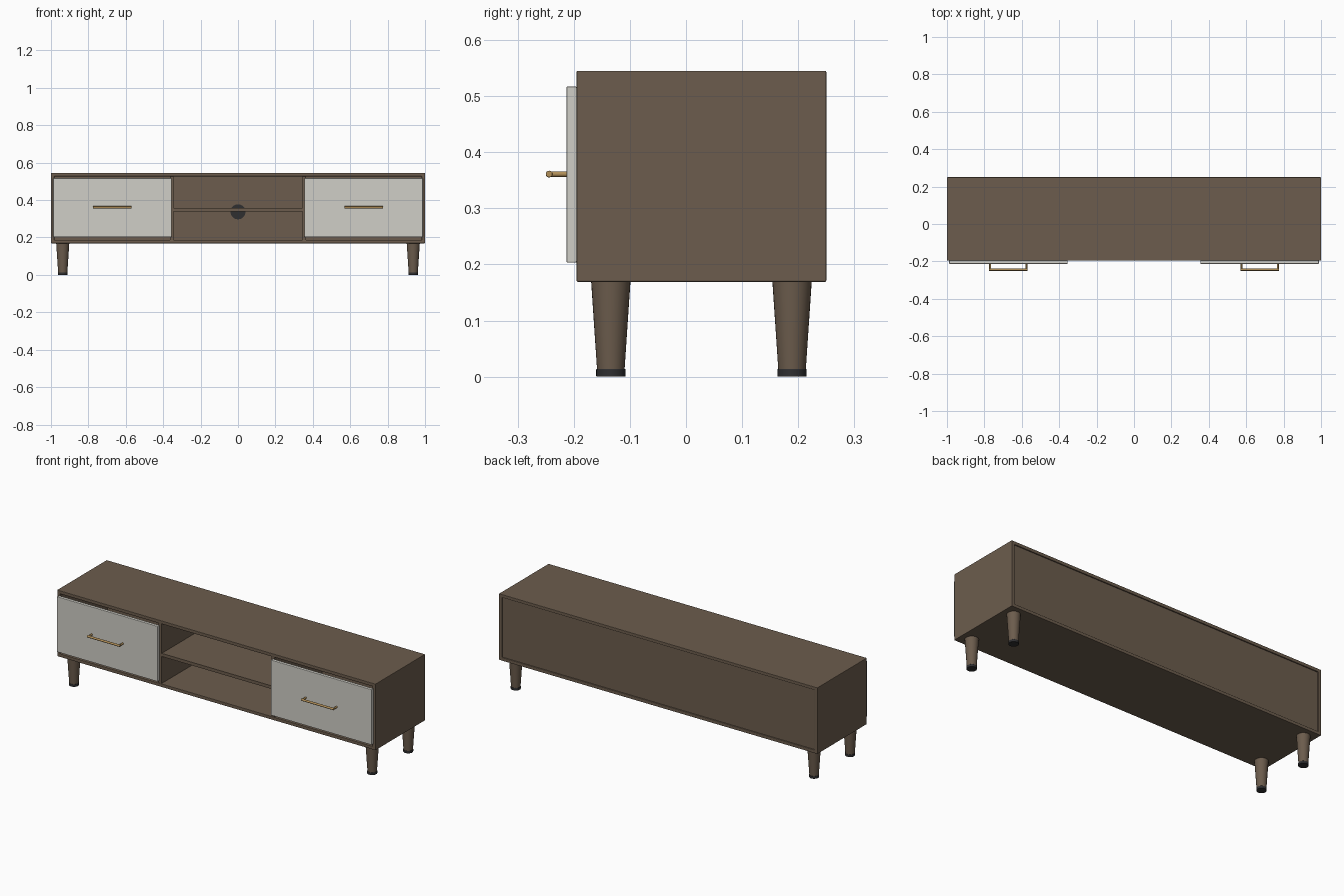
import bpy, bmesh, math
from mathutils import Matrix

if "Cube" in bpy.data.objects:
    bpy.data.objects.remove(bpy.data.objects["Cube"])


def material(name, rgb):
    m = bpy.data.materials.new(name)
    m.diffuse_color = (*rgb, 1)
    m.use_nodes = True
    m.node_tree.nodes["Principled BSDF"].inputs["Base Color"].default_value = m.diffuse_color
    return m


WOOD = material("brown wood", (0.15, 0.108, 0.074))
WHITE = material("off white", (0.63, 0.62, 0.57))
BRASS = material("brass", (0.45, 0.28, 0.10))
DARK = material("dark rubber", (0.028, 0.028, 0.030))


def finish(name, bm, mat, bevel=0.0, smooth=False):
    bmesh.ops.recalc_face_normals(bm, faces=bm.faces)
    me = bpy.data.meshes.new(name)
    bm.to_mesh(me)
    bm.free()
    me.materials.append(mat)
    ob = bpy.data.objects.new(name, me)
    bpy.context.collection.objects.link(ob)
    if bevel:
        b = ob.modifiers.new("soft edges", 'BEVEL')
        b.width = bevel
        b.segments = 2
    if smooth:
        bpy.ops.object.select_all(action='DESELECT')
        ob.select_set(True)
        bpy.context.view_layer.objects.active = ob
        bpy.ops.object.shade_smooth_by_angle(angle=math.radians(35))
    return ob


def box(name, x, y, z, mat, bevel=0.0):
    bm = bmesh.new()
    bmesh.ops.create_cube(bm, size=1)
    for v in bm.verts:
        for i, (a, b) in enumerate((x, y, z)):
            v.co[i] = a if v.co[i] < 0 else b
    return finish(name, bm, mat, bevel)


def rod(name, centre, length, r1, r2, mat, axis='Z', seg=32, bevel=0.0):
    rot = {'Z': Matrix(), 'X': Matrix.Rotation(math.pi / 2, 4, 'Y'),
           'Y': Matrix.Rotation(math.pi / 2, 4, 'X')}[axis]
    bm = bmesh.new()
    bmesh.ops.create_cone(bm, cap_ends=True, segments=seg, radius1=r1, radius2=r2,
                          depth=length, matrix=Matrix.Translation(centre) @ rot)
    return finish(name, bm, mat, bevel, True)


# Carcass: one rectangular tube open at the front and back
Y0, Y1, Z0, Z1, T = -0.195, 0.25, 0.169, 0.545, 0.018
bm = bmesh.new()
rings = []
for inset in (0, T):
    for y in (Y0, Y1):
        a, b, c = 1 - inset, Z0 + inset, Z1 - inset
        rings.append([bm.verts.new(p) for p in
                      ((-a, y, b), (a, y, b), (a, y, c), (-a, y, c))])
for i, j in ((0, 1), (2, 3), (0, 2), (1, 3)):
    for k in range(4):
        n = (k + 1) % 4
        bm.faces.new((rings[i][k], rings[i][n], rings[j][n], rings[j][k]))
finish("carcass", bm, WOOD, 0.002)

# Back panel, slightly recessed, with cable grommet
box("back_panel", (-0.982, 0.982), (0.232, 0.244), (Z0 + T, Z1 - T), WOOD)
rod("cable_grommet", (0, 0.23, 0.337), 0.006, 0.04, 0.04, DARK, 'Y')

# Middle shelf
box("shelf", (-0.348, 0.348), (-0.19, 0.232), (0.34, 0.358), WOOD)

for s, side in ((-1, "left"), (1, "right")):
    # Dividers and overlaid drawer fronts
    box(side + "_divider", sorted((s * 0.364, s * 0.346)), (-0.193, 0.232),
        (Z0 + T, Z1 - T), WOOD)
    box(side + "_drawer_front", sorted((s * 0.988, s * 0.356)), (-0.213, -0.195),
        (0.203, 0.517), WHITE, 0.002)

    # Bar handle on two posts
    cx = s * 0.672
    rod(side + "_handle_bar", (cx, -0.244, 0.361), 0.206, 0.006, 0.006, BRASS, 'X', 16, 0.001)
    for e in (-1, 1):
        rod(side + "_handle_post", (cx + e * 0.097, -0.228, 0.361), 0.034,
            0.005, 0.005, BRASS, 'Y', 16)

    # Tapered legs with dark feet
    for y, end in ((-0.134, "front"), (0.189, "back")):
        name = f"{end}_{side}_"
        rod(name + "leg", (s * 0.937, y, 0.0905), 0.157, 0.0245, 0.035, WOOD)
        rod(name + "foot", (s * 0.937, y, 0.007), 0.014, 0.026, 0.026, DARK, bevel=0.001)
